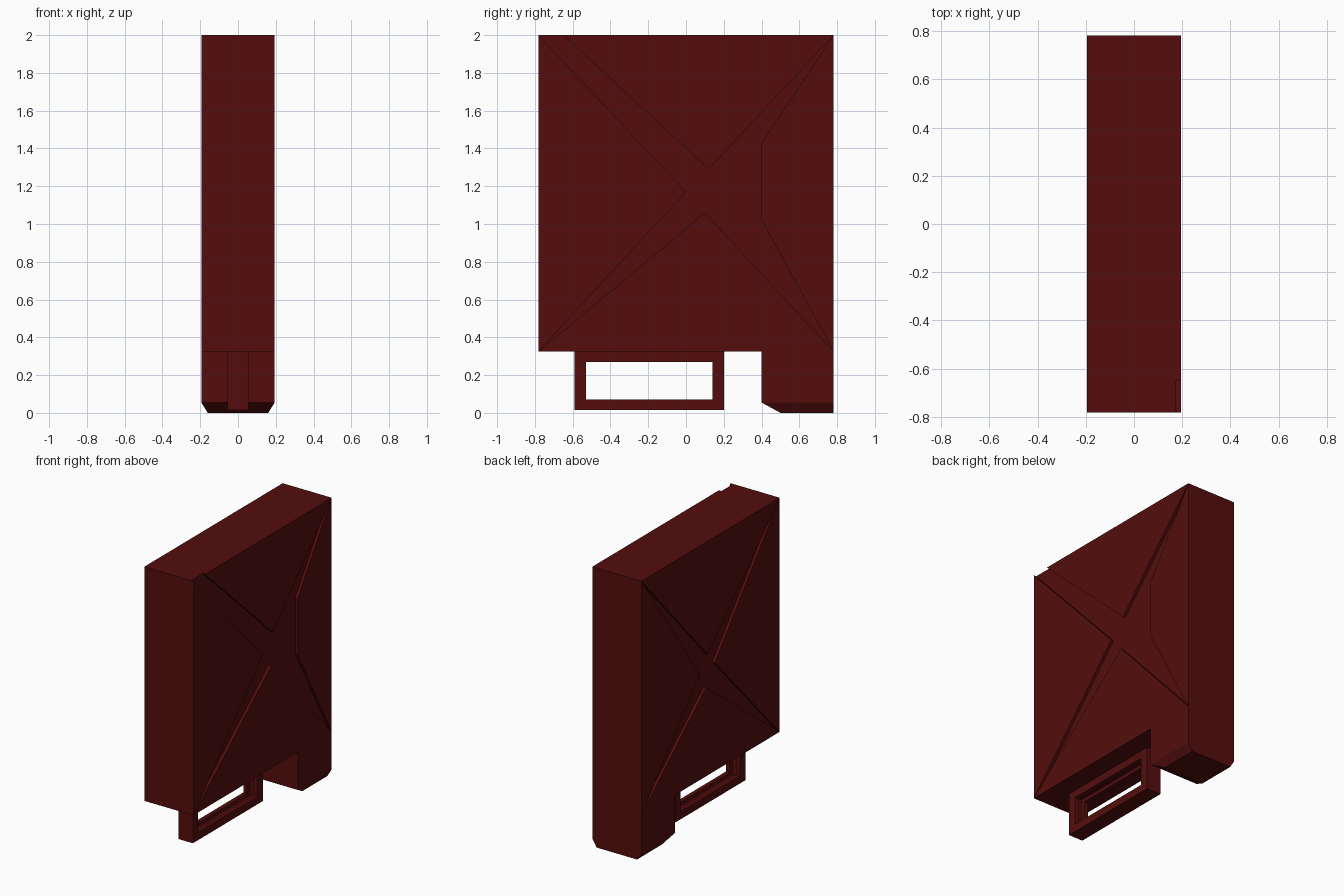
import bpy
import bmesh

cube = bpy.data.objects.get("Cube")
if cube:
    bpy.data.objects.remove(cube, do_unlink=True)

HALF_X, HALF_Y = 0.194, 0.782      # half thickness and half depth of the body
BOTTOM, TOP = 0.325, 2.0           # body height range
GROOVE = 0.02                      # depth of the channels between panels

red = bpy.data.materials.new("dark red")
red.use_nodes = True
red.diffuse_color = (0.09, 0.004, 0.004, 1)
red.node_tree.nodes["Principled BSDF"].inputs["Base Color"].default_value = red.diffuse_color


def finish(bm, name):
    bmesh.ops.recalc_face_normals(bm, faces=bm.faces)
    mesh = bpy.data.meshes.new(name)
    bm.to_mesh(mesh)
    bm.free()
    mesh.materials.append(red)
    obj = bpy.data.objects.new(name, mesh)
    bpy.context.collection.objects.link(obj)
    return obj


def loft(name, loops, closed=False):
    """Join equal-length point loops with quads; cap the ends unless closed."""
    bm = bmesh.new()
    rings = [[bm.verts.new(p) for p in loop] for loop in loops]
    pairs = list(zip(rings, rings[1:]))
    if closed:
        pairs.append((rings[-1], rings[0]))
    else:
        bm.faces.new(rings[0])
        bm.faces.new(rings[-1])
    for a, b in pairs:
        for i in range(len(a)):
            j = (i + 1) % len(a)
            bm.faces.new((a[i], a[j], b[j], b[i]))
    return finish(bm, name)


def plate(name, outline, x0, x1):
    """Extrude a (y, z) outline along x."""
    return loft(name, [[(x, y, z) for y, z in outline] for x in (x0, x1)])


def rect(y0, y1, z0, z1):
    return [(y0, z0), (y1, z0), (y1, z1), (y0, z1)]


# Body core, whose sides are the floors of the crossing channels
core_x = HALF_X - GROOVE
plate("body_core", rect(-HALF_Y, HALF_Y, BOTTOM, TOP), -core_x, core_x)

# Raised side panels leaving an X of channels; each side has its own layout
front_low, front_high = (-HALF_Y, BOTTOM), (-HALF_Y, TOP)
back_low, back_high = (HALF_Y, BOTTOM), (HALF_Y, TOP)
panels = {
    1: {"front": [front_low, (0.0, 1.17), front_high],
        "upper": [(-0.65, TOP), (0.12, 1.29), back_high],
        "lower": [front_low, back_low, (0.1, 1.06)],
        "back": [back_low, back_high, (0.4, 1.43), (0.4, 1.02)]},
    -1: {"front": [front_low, (-0.05, 1.1), front_high],
         "upper": [front_high, (0.03, 1.19), back_high],
         "lower": [front_low, back_low, (0.05, 0.96)],
         "back": [back_low, back_high, (0.12, 1.08)]},
}
for side, layout in panels.items():
    label = "left" if side > 0 else "right"
    for place, outline in layout.items():
        plate(f"{label}_{place}_panel", outline, side * core_x, side * HALF_X)

# Foot block with a chamfered underside
def foot_loop(half_x, y0, z):
    return [(-half_x, y0, z), (half_x, y0, z), (half_x, HALF_Y, z), (-half_x, HALF_Y, z)]


loft("foot", [foot_loop(0.16, 0.5, 0),
              foot_loop(HALF_X, 0.4, 0.055),
              foot_loop(HALF_X, 0.4, BOTTOM)])

# Loop handle under the body, with a groove running around its opening
outer = rect(-0.59, 0.2, 0.015, BOTTOM)
hole = rect(-0.53, 0.14, 0.07, 0.27)
slot = rect(-0.56, 0.17, 0.045, 0.295)
wide, narrow = 0.056, 0.025
section = [(-wide, outer), (wide, outer), (wide, hole), (narrow, hole),
           (narrow, slot), (-narrow, slot), (-narrow, hole), (-wide, hole)]
loft("handle", [[(x, y, z) for y, z in shape] for x, shape in section], closed=True)
